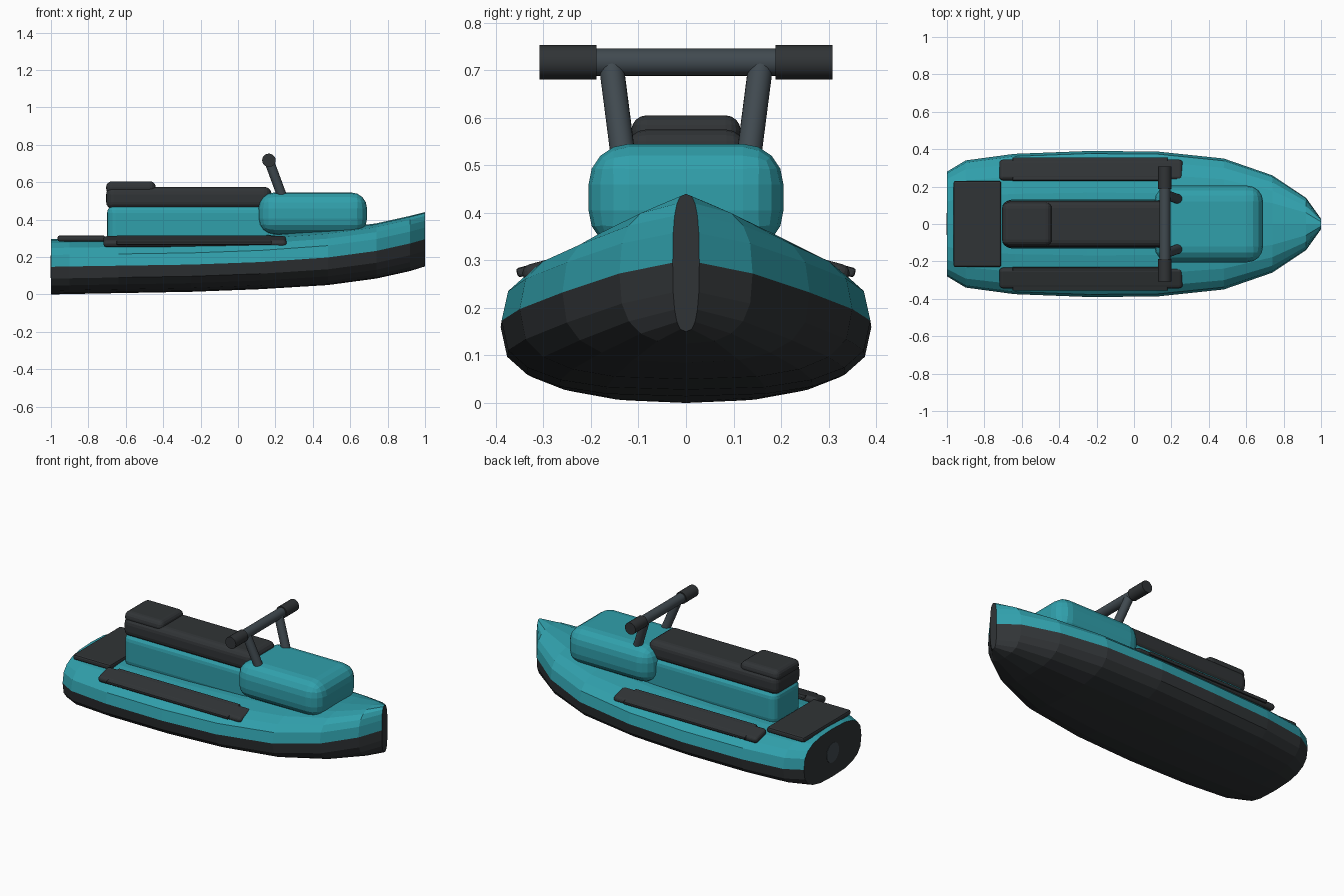
import bpy, bmesh, math
from mathutils import Vector

if "Cube" in bpy.data.objects:
    bpy.data.objects.remove(bpy.data.objects["Cube"])


def material(name, rgb):
    m = bpy.data.materials.new(name)
    m.diffuse_color = (*rgb, 1)
    m.use_nodes = True
    m.node_tree.nodes["Principled BSDF"].inputs["Base Color"].default_value = m.diffuse_color
    return m


TEAL = material("teal", (0.03, 0.35, 0.41))
DARK = material("dark", (0.03, 0.034, 0.037))
SLATE = material("slate", (0.052, 0.068, 0.08))


def finish(bm, name, *mats):
    bmesh.ops.recalc_face_normals(bm, faces=bm.faces)
    me = bpy.data.meshes.new(name)
    bm.to_mesh(me)
    bm.free()
    ob = bpy.data.objects.new(name, me)
    bpy.context.collection.objects.link(ob)
    for m in mats:
        me.materials.append(m)
    return ob


def rounded_box(name, x, y, z, bevel, mat, tilt=0, segs=4):
    """Box from (min, max) ranges, with rounded edges."""
    bm = bmesh.new()
    bmesh.ops.create_cube(bm, size=1)
    size = Vector((x[1] - x[0], y[1] - y[0], z[1] - z[0]))
    bmesh.ops.scale(bm, vec=size, verts=bm.verts)
    bmesh.ops.bevel(bm, geom=bm.edges[:], offset=bevel, segments=segs,
                    profile=0.5, affect='EDGES', clamp_overlap=True)
    ob = finish(bm, name, mat)
    ob.location = (sum(x) / 2, sum(y) / 2, sum(z) / 2)
    ob.rotation_euler.x = tilt
    return ob


def rod(name, a, b, r, mat, sides=20):
    """Cylinder between two points."""
    a, b = Vector(a), Vector(b)
    bm = bmesh.new()
    bmesh.ops.create_cone(bm, cap_ends=True, segments=sides, radius1=r,
                          radius2=r, depth=(b - a).length)
    ob = finish(bm, name, mat)
    ob.location = (a + b) / 2
    ob.rotation_euler = (b - a).to_track_quat('Z', 'Y').to_euler()
    bpy.context.view_layer.objects.active = ob
    ob.select_set(True)
    bpy.ops.object.shade_smooth_by_angle(angle=math.radians(35))
    ob.select_set(False)
    return ob


# Hull: stations of (x, half width, bottom z, top z)
stations = [(-1.0, 0.28, 0.0, 0.295), (-0.9, 0.34, 0.002, 0.297),
            (-0.64, 0.375, 0.007, 0.30), (-0.25, 0.39, 0.014, 0.305),
            (0.12, 0.388, 0.028, 0.318), (0.48, 0.35, 0.05, 0.345),
            (0.74, 0.26, 0.085, 0.38), (0.92, 0.14, 0.125, 0.42),
            (1.0, 0.028, 0.15, 0.44)]
N, P = 20, 0.72
bm = bmesh.new()
rings = []
for x, w, z0, z1 in stations:
    ring = []
    for i in range(N):
        c, s = math.cos(math.tau * i / N), math.sin(math.tau * i / N)
        if i % (N // 2) == 0:
            s = 0.0
        y = w * math.copysign(abs(c) ** P, c)
        z = (z0 + z1) / 2 + (z1 - z0) / 2 * math.copysign(abs(s) ** P, s)
        ring.append(bm.verts.new((x, y, z)))
    rings.append(ring)
for r0, r1 in zip(rings, rings[1:]):
    for i in range(N):
        j = (i + 1) % N
        f = bm.faces.new((r0[i], r0[j], r1[j], r1[i]))
        f.material_index = 0 if i < N // 2 else 1
for ring in (rings[0], rings[-1]):
    bm.faces.new(ring).material_index = 1
finish(bm, "hull", TEAL, DARK)

# Jet nozzle in the transom
rod("jet_nozzle", (-1.002, 0, 0.148), (-0.9, 0, 0.148), 0.06, SLATE)

# Body, seat and front cowl
rounded_box("seat_base", (-0.70, 0.25), (-0.13, 0.13), (0.27, 0.48), 0.045, TEAL)
rounded_box("seat", (-0.705, 0.18), (-0.125, 0.125), (0.455, 0.575), 0.04, DARK)
rounded_box("rear_cushion", (-0.705, -0.44), (-0.115, 0.115), (0.535, 0.605), 0.032, DARK)
rounded_box("front_cowl", (0.11, 0.69), (-0.205, 0.205), (0.32, 0.545), 0.085, TEAL)

# Boarding mat on the rear deck
rounded_box("rear_deck_mat", (-0.965, -0.71), (-0.23, 0.23), (0.283, 0.315), 0.01, DARK, segs=2)

# Handlebar
rod("handlebar", (0.165, -0.2, 0.717), (0.165, 0.2, 0.717), 0.029, SLATE)

# Paired parts
for side, s in (("left", 1), ("right", -1)):
    tilt = -s * math.radians(15)
    yr = lambda a, b: tuple(sorted((s * a, s * b)))
    rounded_box(side + "_footwell", (-0.72, 0.26), yr(0.232, 0.345), (0.262, 0.302),
                0.019, DARK, tilt)
    rounded_box(side + "_foot_mat", (-0.65, 0.18), yr(0.228, 0.358), (0.28, 0.3),
                0.006, DARK, tilt, 2)
    rod(side + "_handle_post", (0.245, s * 0.13, 0.50), (0.165, s * 0.158, 0.717), 0.026, SLATE)
    rod(side + "_grip", (0.165, s * 0.188, 0.717), (0.165, s * 0.308, 0.717), 0.036, DARK)
